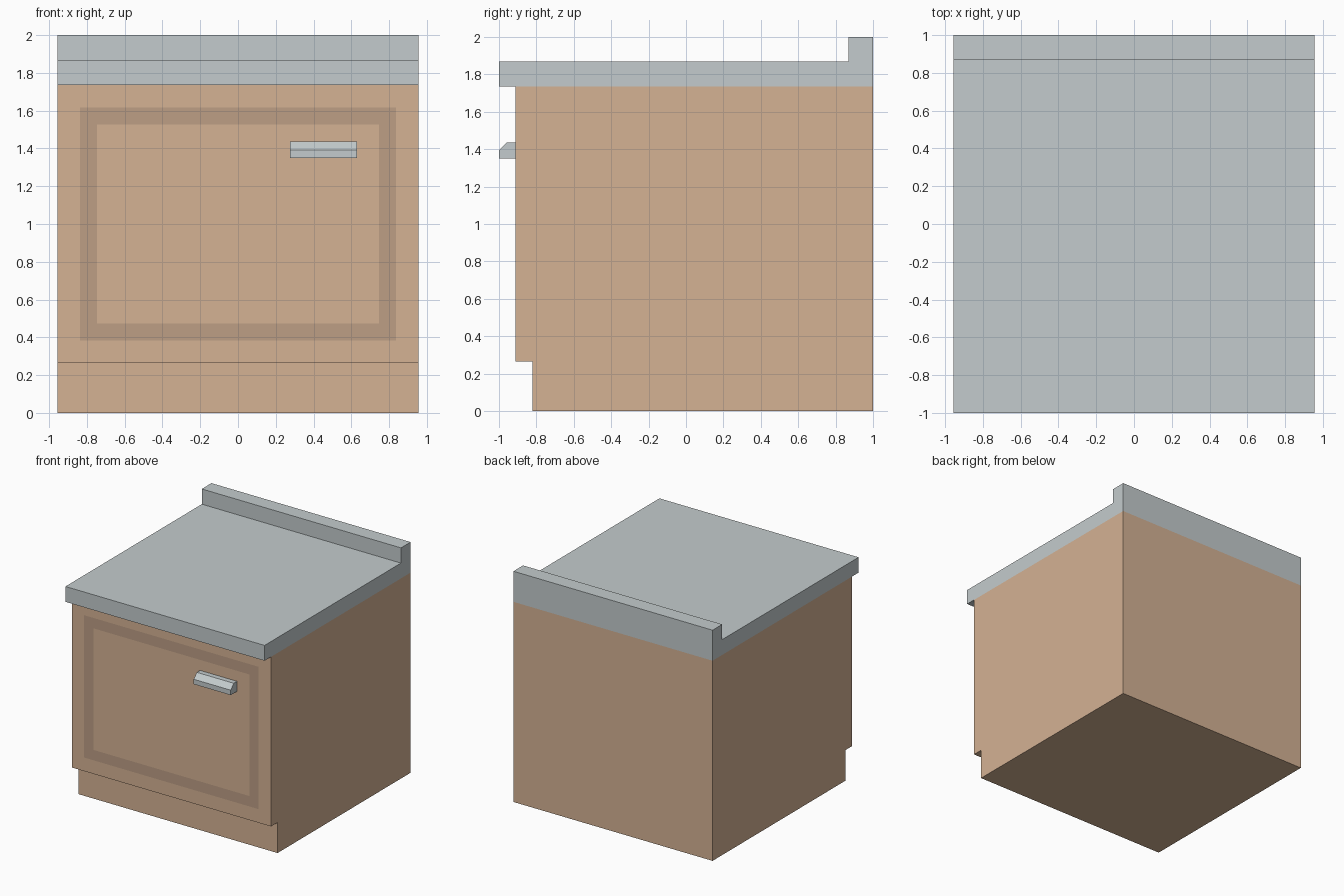
import bpy, bmesh

if "Cube" in bpy.data.objects:
    bpy.data.objects.remove(bpy.data.objects["Cube"])

W = 0.955            # half width of the cabinet
FRONT = -0.912       # y of the door face


def material(name, rgb):
    m = bpy.data.materials.new(name)
    m.diffuse_color = (*rgb, 1)
    m.use_nodes = True
    m.node_tree.nodes["Principled BSDF"].inputs["Base Color"].default_value = m.diffuse_color
    return m


wood = material("wood", (0.66, 0.445, 0.296))
dark_wood = material("dark_wood", (0.508, 0.342, 0.235))
metal = material("grey_metal", (0.55, 0.60, 0.61))


def extrude_profile(name, profile, x0, x1, mats, open_edge, door_edge=None):
    """Extrude a (y, z) profile along x; open_edge is left out where parts join."""
    bm = bmesh.new()
    a = [bm.verts.new((x0, y, z)) for y, z in profile]
    b = [bm.verts.new((x1, y, z)) for y, z in profile]
    n = len(profile)
    bm.faces.new(a)
    bm.faces.new(b[::-1])
    strips = [bm.faces.new((a[i], b[i], b[(i + 1) % n], a[(i + 1) % n]))
              for i in range(n)]
    bmesh.ops.recalc_face_normals(bm, faces=bm.faces[:])
    # flush door frame: two insets, the outer ring of the second one darkened
    if door_edge is not None:
        door = strips[door_edge]
        bmesh.ops.inset_region(bm, faces=[door], thickness=0.118, use_even_offset=True)
        ring = bmesh.ops.inset_region(bm, faces=[door], thickness=0.09, use_even_offset=True)
        for f in ring["faces"]:
            f.material_index = 1
        door.material_index = 0
    bmesh.ops.delete(bm, geom=[strips[open_edge]], context='FACES_ONLY')
    mesh = bpy.data.meshes.new(name)
    bm.to_mesh(mesh)
    bm.free()
    for m in mats:
        mesh.materials.append(m)
    obj = bpy.data.objects.new(name, mesh)
    bpy.context.collection.objects.link(obj)
    return obj


# cabinet with recessed toe kick and framed door front
extrude_profile("cabinet_body",
                [(1, 0), (-0.822, 0), (-0.822, 0.265), (FRONT, 0.265),
                 (FRONT, 1.735), (1, 1.735)],
                -W, W, [wood, dark_wood], open_edge=4, door_edge=3)

# worktop with overhang and raised back edge
extrude_profile("worktop",
                [(FRONT, 1.735), (-1, 1.735), (-1, 1.868), (0.868, 1.868),
                 (0.868, 2), (1, 2), (1, 1.735)],
                -W, W, [metal], open_edge=6)

# chamfered handle
extrude_profile("handle",
                [(FRONT, 1.35), (-1, 1.35), (-1, 1.393), (-0.957, 1.436),
                 (FRONT, 1.436)],
                0.275, 0.63, [metal], open_edge=4)
